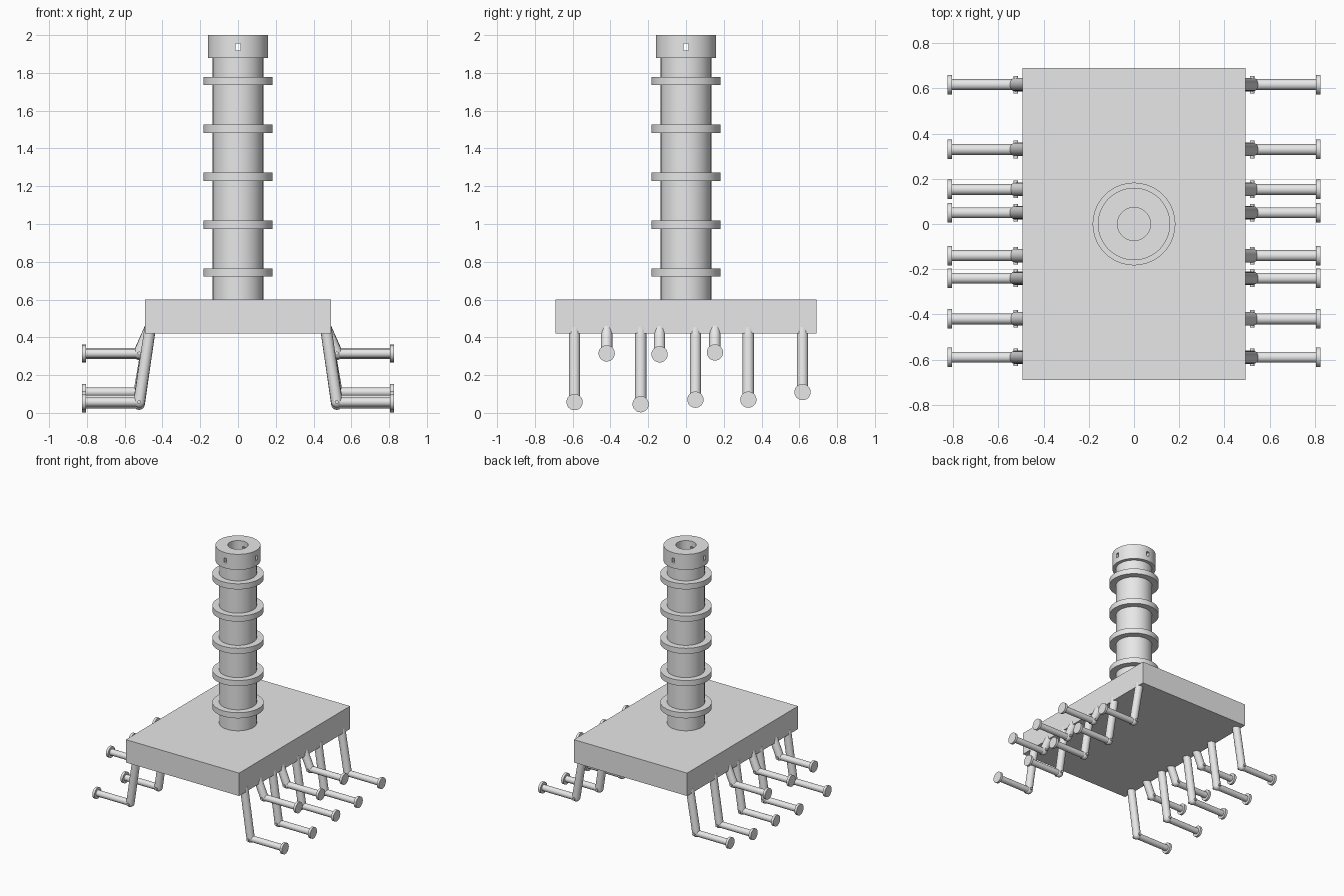
import bpy
import bmesh
import math
from mathutils import Vector, Matrix

default = bpy.data.objects.get("Cube")
if default:
    bpy.data.objects.remove(default, do_unlink=True)

GREY = (0.8, 0.8, 0.8, 1)
metal = bpy.data.materials.new("plain grey")
metal.use_nodes = True
metal.diffuse_color = GREY
metal.node_tree.nodes["Principled BSDF"].inputs["Base Color"].default_value = GREY


def finish(name, bm):
    """Turn a bmesh into a named object in the shared material."""
    bmesh.ops.recalc_face_normals(bm, faces=bm.faces[:])
    mesh = bpy.data.meshes.new(name)
    bm.to_mesh(mesh)
    bm.free()
    mesh.materials.append(metal)
    obj = bpy.data.objects.new(name, mesh)
    bpy.context.collection.objects.link(obj)
    return obj


def smooth(obj):
    obj.data.polygons.foreach_set("use_smooth", [True] * len(obj.data.polygons))
    obj.data.set_sharp_from_angle(angle=math.radians(35))


def rod(bm, start, end, radius, sides=32):
    """Add a capped cylinder between two points."""
    a, b = Vector(start), Vector(end)
    turn = (b - a).to_track_quat("Z", "Y").to_matrix().to_4x4()
    bmesh.ops.create_cone(bm, cap_ends=True, segments=sides, radius1=radius,
                          radius2=radius, depth=(b - a).length,
                          matrix=Matrix.Translation((a + b) / 2) @ turn)


def box(name, size, centre):
    bm = bmesh.new()
    bmesh.ops.create_cube(bm, size=1, matrix=Matrix.Translation(centre) @ Matrix.Diagonal((*size, 1)))
    return finish(name, bm)


def disc(name, radius, bottom, top):
    bm = bmesh.new()
    rod(bm, (0, 0, bottom), (0, 0, top), radius, 64)
    obj = finish(name, bm)
    smooth(obj)
    return obj


# Base slab and upright column with its collars
box("base_slab", (0.985, 1.38, 0.18), (0, 0, 0.51))
disc("column", 0.134, 0.60, 1.88)
for i in range(5):
    z = 0.743 + i * 0.2535
    disc(f"collar_{i + 1}", 0.183, z - 0.022, z + 0.022)

# Hollow head: a ring profile spun around the column axis
bm = bmesh.new()
profile = [(0.073, 1.878), (0.16, 1.878), (0.16, 2.0), (0.073, 2.0)]
points = [bm.verts.new((r, 0, z)) for r, z in profile]
edges = [bm.edges.new((points[i], points[(i + 1) % 4])) for i in range(4)]
bmesh.ops.spin(bm, geom=points + edges, cent=(0, 0, 0), axis=(0, 0, 1),
               angle=math.tau, steps=64, use_duplicate=False)
bmesh.ops.remove_doubles(bm, verts=bm.verts[:], dist=0.0001)
head = finish("column_head", bm)

# Small slots cut through the head in both directions
for axis, size in (("x", (0.5, 0.024, 0.037)), ("y", (0.024, 0.5, 0.037))):
    cutter = box(f"slot_cutter_{axis}", size, (0, 0, 1.938))
    cutter.hide_render = True
    cut = head.modifiers.new("slot", "BOOLEAN")
    cut.operation = "DIFFERENCE"
    cut.solver = "EXACT"
    cut.object = cutter
    bpy.context.view_layer.objects.active = head
    bpy.ops.object.modifier_apply(modifier=cut.name)
    bpy.data.objects.remove(cutter, do_unlink=True)
smooth(head)


# Legs: sloping strut, rounded knee with pin, outward bar and end plate
def leg_pair(name, y, z, hip):
    knee = Vector((0.523, y, z))
    bm = bmesh.new()
    rod(bm, (hip[0], y, hip[1]), knee, 0.03)
    bmesh.ops.create_uvsphere(bm, u_segments=24, v_segments=12, radius=0.03,
                              matrix=Matrix.Translation(knee))
    rod(bm, knee - Vector((0, 0.039, 0)), knee + Vector((0, 0.039, 0)), 0.01, 16)
    rod(bm, knee, (0.81, y, z), 0.024)
    rod(bm, (0.806, y, z), (0.825, y, z), 0.043)
    obj = finish(name, bm)
    smooth(obj)
    obj.modifiers.new("other side", "MIRROR").use_axis[0] = True


LOW_HIP, HIGH_HIP = (0.465, 0.45), (0.443, 0.50)
low = [(-0.59, 0.057), (-0.24, 0.046), (0.05, 0.07), (0.33, 0.07), (0.617, 0.11)]
high = [(-0.42, 0.315), (-0.14, 0.31), (0.153, 0.32)]
for i, (y, z) in enumerate(low):
    leg_pair(f"low_leg_pair_{i + 1}", y, z, LOW_HIP)
for i, (y, z) in enumerate(high):
    leg_pair(f"raised_leg_pair_{i + 1}", y, z, HIGH_HIP)
